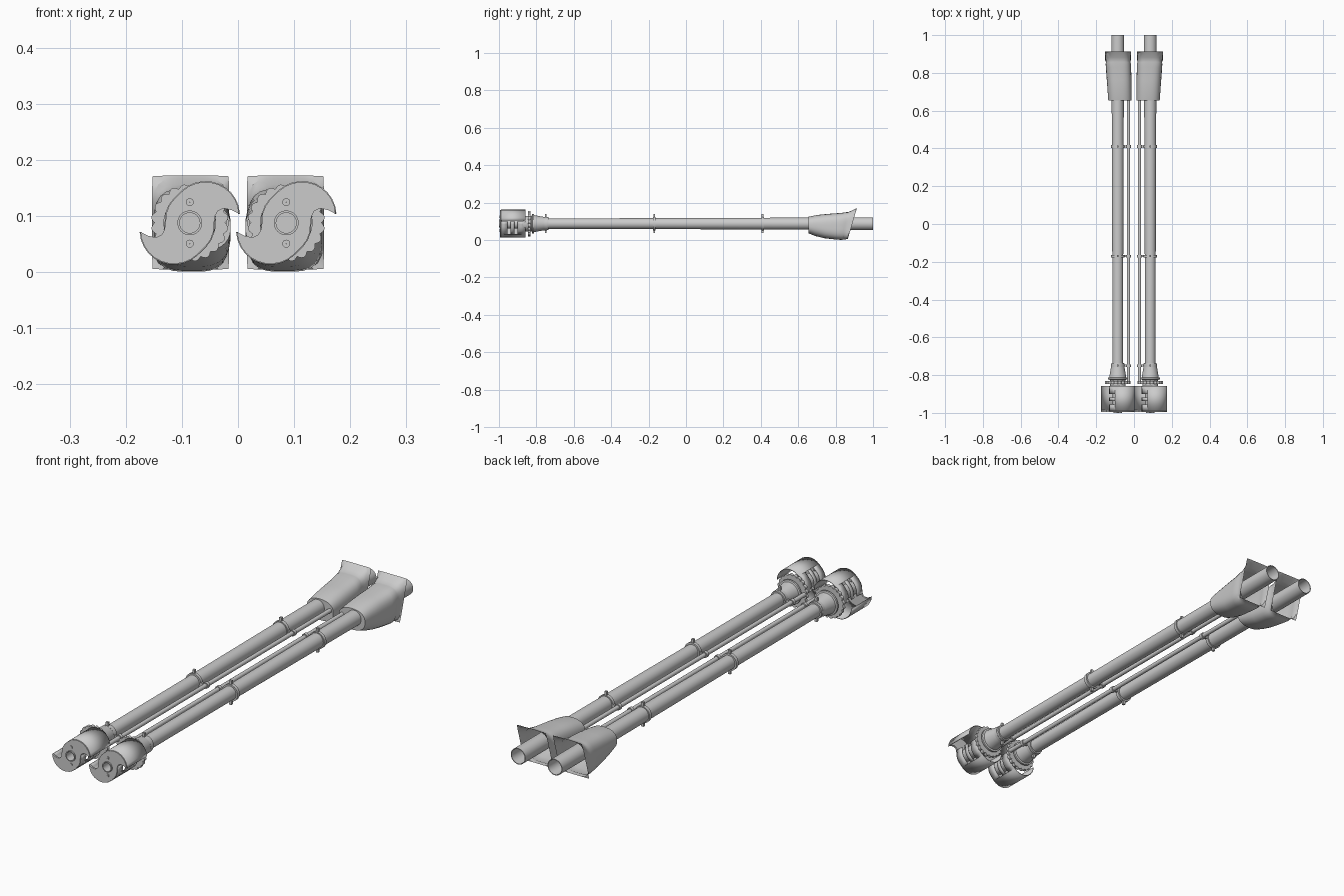
import bpy, bmesh, math
from mathutils import Vector

if "Cube" in bpy.data.objects:
    bpy.data.objects.remove(bpy.data.objects["Cube"])

CX, CZ = 0.086, 0.088           # barrel axis offset and height
steel = bpy.data.materials.new("steel grey")
steel.diffuse_color = (0.60, 0.60, 0.60, 1)
steel.use_nodes = True
steel.node_tree.nodes["Principled BSDF"].inputs["Base Color"].default_value = steel.diffuse_color


def finish(bm, name, origin, smooth=True):
    bmesh.ops.recalc_face_normals(bm, faces=bm.faces)
    me = bpy.data.meshes.new(name)
    bm.to_mesh(me)
    bm.free()
    me.materials.append(steel)
    ob = bpy.data.objects.new(name, me)
    ob.location = origin
    bpy.context.collection.objects.link(ob)
    if smooth:
        bpy.ops.object.select_all(action='DESELECT')
        ob.select_set(True)
        bpy.context.view_layer.objects.active = ob
        bpy.ops.object.shade_smooth_by_angle(angle=math.radians(35))
    return ob


def lathe(name, profile, origin, n=32, ripple=0):
    """Revolve a closed (y, radius) profile round the y axis; ripple scallops the rim."""
    bm = bmesh.new()
    rings = []
    for y, r in profile:
        ring = []
        for i in range(n):
            a = 2 * math.pi * i / n
            rr = r + (ripple * abs(math.sin(a * 10)) if r > 0.055 else 0)
            ring.append(bm.verts.new((rr * math.cos(a), y, rr * math.sin(a))))
        rings.append(ring)
    for a, b in zip(rings, rings[1:] + rings[:1]):
        for i in range(n):
            j = (i + 1) % n
            bm.faces.new((a[i], a[j], b[j], b[i]))
    return finish(bm, name, origin)


def rod(name, y0, y1, r, origin, n=16):
    return lathe(name, [(y0, 0.0005), (y0, r), (y1, r), (y1, 0.0005)], origin, n)


def strip(bm, pts, y0, y1):
    """Wall following an outline in xz between two depths."""
    a = [bm.verts.new((x, y0, z)) for x, z in pts]
    b = [bm.verts.new((x, y1, z)) for x, z in pts]
    for i in range(len(pts) - 1):
        bm.faces.new((a[i], a[i + 1], b[i + 1], b[i]))


# One half of the hooked muzzle outline, the other is turned by 180 degrees
HOOK = [(0.028 + 0.060 * math.cos(a), 0.013 + 0.060 * math.sin(a))
        for a in [math.radians(3 + 13 * i) for i in range(11)]]
SIDE = [(-0.029, 0.041), (-0.037, 0.030), (-0.042, 0.017), (-0.043, 0.003), (-0.045, -0.012)]
INNER = [(-0.050, -0.021), (-0.060, -0.026), (-0.074, -0.023)]


def muzzle(origin):
    # S-shaped face plate with a bore hole
    bm = bmesh.new()
    half = HOOK + SIDE + INNER
    full = half + [(-x, -z) for x, z in half]
    hole = [(0.021 * math.cos(i * math.pi / 12), 0.021 * math.sin(i * math.pi / 12)) for i in range(24)]
    edges = []
    for loop in (full, hole):
        vs = [bm.verts.new((x, -0.99, z)) for x, z in loop]
        edges += [bm.edges.new((vs[i], vs[(i + 1) % len(vs)])) for i in range(len(vs))]
    bmesh.ops.triangle_fill(bm, edges=edges, use_beauty=True, normal=(0, -1, 0))
    ob = finish(bm, "muzzle_plate", origin, False)
    m = ob.modifiers.new("thickness", 'SOLIDIFY')
    m.thickness, m.offset = 0.008, 0
    # curved blades with a slotted side
    bm = bmesh.new()
    for s in (1, -1):
        turn = lambda pts: [(x * s, z * s) for x, z in pts]
        strip(bm, turn(HOOK), -0.99, -0.858)
        for y0, y1 in ((-0.99, -0.955), (-0.937, -0.918), (-0.900, -0.858)):
            strip(bm, turn(HOOK[-1:] + SIDE), y0, y1)
    bmesh.ops.remove_doubles(bm, verts=bm.verts, dist=0.0001)
    ob = finish(bm, "muzzle_blades", origin)
    m = ob.modifiers.new("thickness", 'SOLIDIFY')
    m.thickness, m.offset = 0.003, 0
    # baffle disc, bore rim and bolts
    lathe("baffle_disc", [(-0.872, 0.027), (-0.872, 0.047), (-0.858, 0.047), (-0.858, 0.027)], origin)
    lathe("bore_rim", [(-1.0, 0.018), (-1.0, 0.022), (-0.985, 0.022), (-0.985, 0.018)], origin)
    for s in (1, -1):
        rod("plate_bolt", -0.997, -0.98, 0.007, Vector(origin) + Vector((0, 0, 0.037 * s)))
    # scalloped lock ring and tapered collar
    lathe("lock_ring", [(-0.846, 0.03), (-0.846, 0.063), (-0.832, 0.063), (-0.832, 0.03)],
          origin, 120, 0.006)
    lathe("collar", [(-0.858, 0.026), (-0.858, 0.042), (-0.825, 0.042), (-0.822, 0.052), (-0.814, 0.052),
                     (-0.812, 0.045), (-0.76, 0.036), (-0.735, 0.034), (-0.735, 0.026)], origin)


def boot(side, origin):
    """Fabric sleeve, lofted from an oval front to a slanted square rear."""
    # y top, y bottom, inner x, outer x, z bottom, z top, squareness
    rows = [(0.655, 0.655, 0.073, -0.050, 0.036, 0.125, 2.4),
            (0.700, 0.690, 0.073, -0.053, 0.022, 0.134, 2.6),
            (0.760, 0.740, 0.073, -0.057, 0.010, 0.140, 2.9),
            (0.830, 0.800, 0.071, -0.062, 0.003, 0.145, 3.2),
            (0.858, 0.835, 0.069, -0.064, 0.001, 0.149, 3.6),
            (0.866, 0.842, 0.067, -0.062, 0.004, 0.149, 3.6),
            (0.882, 0.852, 0.068, -0.064, 0.004, 0.156, 4.0),
            (0.908, 0.862, 0.069, -0.066, 0.005, 0.168, 4.5),
            (0.914, 0.865, 0.070, -0.067, 0.005, 0.172, 60.0)]
    bm = bmesh.new()
    n, rings = 40, []
    for yt, yb, xi, xo, zb, zt, p in rows:
        ring = []
        for i in range(n):
            a = 2 * math.pi * i / n
            c, s = math.cos(a), math.sin(a)
            k = (abs(c) ** p + abs(s) ** p) ** (-1 / p)
            u, v = c * k, s * k
            x = (xi + xo) / 2 + (xi - xo) / 2 * u
            z = (zt + zb) / 2 + (zt - zb) / 2 * v
            y = yb + (yt - yb) * (v + 1) / 2
            ring.append(bm.verts.new((-side * x, y, z - CZ)))
        rings.append(ring)
    for a, b in zip(rings, rings[1:]):
        for i in range(n):
            j = (i + 1) % n
            bm.faces.new((a[i], a[j], b[j], b[i]))
    bm.faces.new(rings[0])
    finish(bm, "barrel_boot", origin)


for side in (-1, 1):
    o = (side * CX, 0, CZ)
    # barrel tube, wider at the rear
    lathe("barrel", [(-0.985, 0.019), (-0.985, 0.026), (-0.86, 0.028), (-0.18, 0.029), (0.30, 0.031),
                     (0.66, 0.032), (0.80, 0.034), (1.0, 0.034), (1.0, 0.031), (0.7, 0.019)], o)
    # slim rod on the inner side
    inner = Vector(o) + Vector((-side * 0.057, 0, 0))
    rod("side_rod", -0.835, 0.67, 0.009, inner)
    muzzle(o)
    boot(side, o)
    # clamps tying rod to barrel
    for y in (-0.75, -0.17, 0.41):
        lathe("clamp_band", [(y - .007, .027), (y - .007, .036), (y + .007, .036), (y + .007, .027)], o)
        lathe("rod_clamp", [(y - .007, .007), (y - .007, .013), (y + .007, .013), (y + .007, .007)], inner, 16)
        for dx, dz, sx, sz in ((0, 0.042, 0.010, 0.018), (0, -0.042, 0.010, 0.018),
                               (-side * 0.042, 0, 0.022, 0.010)):
            bm = bmesh.new()
            bmesh.ops.create_cube(bm, size=1)
            bmesh.ops.scale(bm, vec=(sx, 0.010, sz), verts=bm.verts)
            finish(bm, "clamp_lug", Vector(o) + Vector((dx, y, dz)), False)
